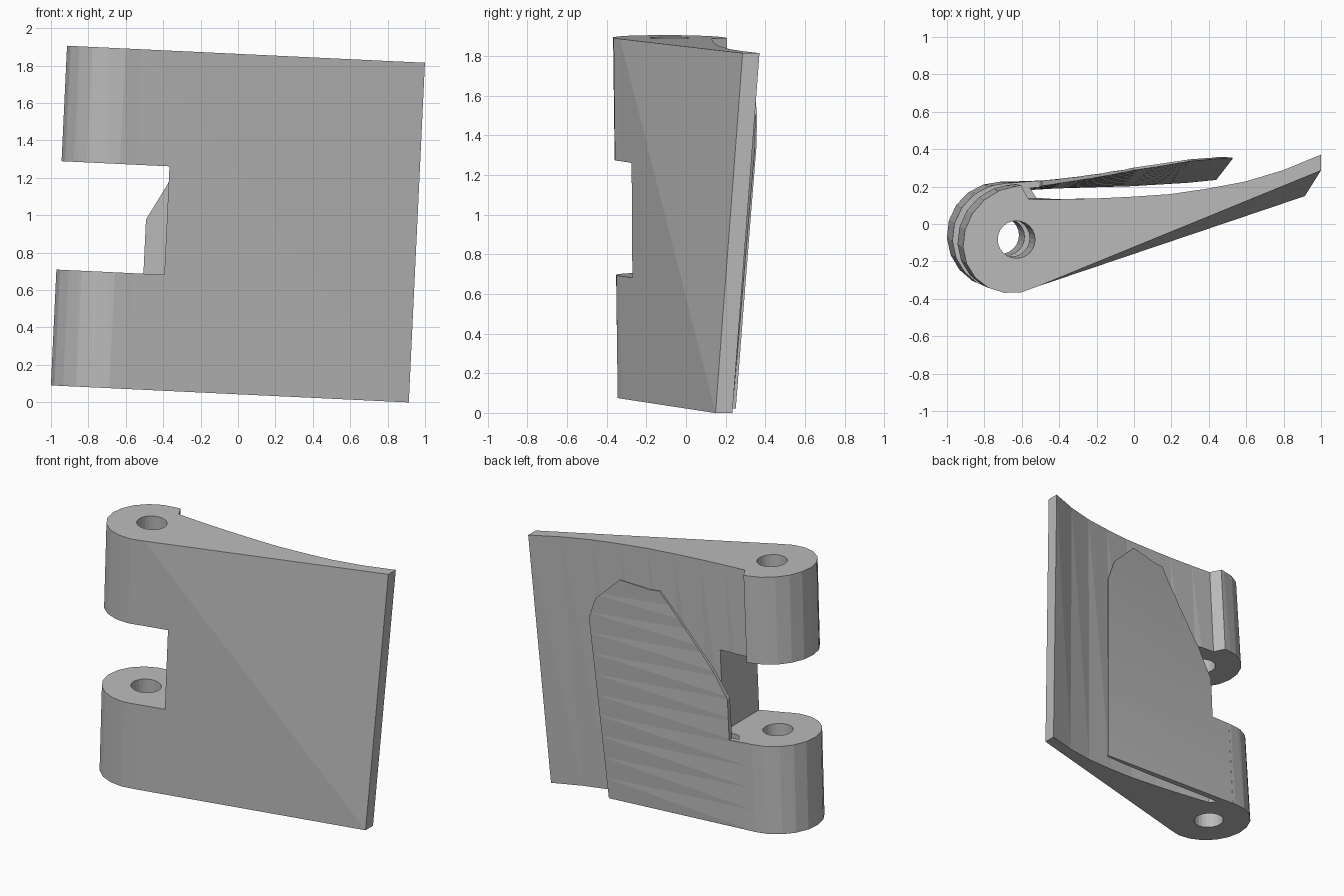
import bpy
import bmesh
from math import radians, sin, cos
from mathutils import Matrix, Vector

old = bpy.data.objects.get("Cube")
if old:
    bpy.data.objects.remove(old, do_unlink=True)

SPAN = 1.818      # length along the pin axis
BARREL = 0.286    # outer radius around the pin hole
LUG = 0.62        # length of each lug
FRAME = Matrix.Translation((-0.715, -0.06, 0.0765)) @ Matrix.Rotation(radians(2.72), 4, "Y")

grey = bpy.data.materials.new("plain_grey")
grey.use_nodes = True
colour = (0.5, 0.5, 0.5, 1)
grey.diffuse_color = colour
grey.node_tree.nodes["Principled BSDF"].inputs["Base Color"].default_value = colour


def prism(name, loops):
    """Solid through matching loops, with triangulated sides."""
    bm = bmesh.new()
    rings = [[bm.verts.new(p) for p in loop] for loop in loops]
    for a, b in zip(rings, rings[1:]):
        for i in range(len(a)):
            j = (i + 1) % len(a)
            bm.faces.new((a[i], a[j], b[j]))
            bm.faces.new((a[i], b[j], b[i]))
    bm.faces.new(rings[0][::-1])
    bm.faces.new(rings[-1])
    bmesh.ops.recalc_face_normals(bm, faces=bm.faces)
    mesh = bpy.data.meshes.new(name)
    bm.to_mesh(mesh)
    bm.free()
    mesh.materials.append(grey)
    obj = bpy.data.objects.new(name, mesh)
    bpy.context.collection.objects.link(obj)
    return obj


def loft(name, start, end, twist=0.0, low=0.0, high=SPAN, steps=1):
    """Blend two profiles along the pin axis, leaning and twisting evenly."""
    loops = []
    for k in range(steps + 1):
        w = low + (high - low) * k / steps
        t = w / SPAN
        blend = [Vector(a).lerp(Vector(b), k / steps) for a, b in zip(start, end)]
        loops.append([(p, v + t * (twist * p - 0.023), w) for p, v in blend])
    return prism(name, loops)


def cut(target, cutter, operation="DIFFERENCE"):
    mod = target.modifiers.new("cut", "BOOLEAN")
    mod.operation = operation
    mod.solver = "EXACT"
    mod.object = cutter
    bpy.context.view_layer.update()
    bpy.context.view_layer.objects.active = target
    bpy.ops.object.modifier_apply(modifier=mod.name)
    bpy.data.objects.remove(cutter, do_unlink=True)


def arc(radius, first, last, steps):
    angles = [radians(first + (last - first) * i / steps) for i in range(steps + 1)]
    return [(radius * cos(a), radius * sin(a)) for a in angles]


def side_cutter(outline):
    return prism("side_cutter", [[(p, y, w) for p, w in outline] for y in (-1, 1)])


# Main leaf: round barrel, small step, hollow back and blunt trailing edge
hollow = [(0.025, 0.287), (0.065, 0.209), (0.225, 0.193), (0.42, 0.178), (0.625, 0.168),
          (0.825, 0.162), (1.025, 0.172), (1.225, 0.19), (1.425, 0.23), (1.63, 0.294)]
leaf_profile = [(1.63, 0.209)] + arc(BARREL, -66, -270, 11) + hollow
leaf = loft("hinge_leaf", leaf_profile, leaf_profile, 0.098)

# Gap between the two lugs
cut(leaf, side_cutter([(-0.5, LUG), (0.292, LUG), (0.292, 1.2), (-0.5, 1.2)]))

# Pin hole through both lugs
hole = arc(0.1, 0, 345, 23)
cut(leaf, loft("pin_cutter", hole, hole, 0, -0.1, SPAN + 0.1))

# Thin rear flap growing out of the lower lug, thinning towards its upper edge
flap_root = [(0.02, 0.286), (1.2, 0.312), (1.2, 0.3), (1.0, 0.28), (0.7, 0.262),
             (0.3, 0.25), (0.13, 0.24), (0.17, 0.19), (0.02, 0.19)]
flap_end = [(0.02, 0.286), (1.2, 0.312), (1.2, 0.307), (1.0, 0.302), (0.7, 0.294),
            (0.3, 0.285), (0.13, 0.28), (0.17, 0.19), (0.02, 0.19)]
flap = loft("rear_flap", flap_root, flap_end, 0.14, steps=12)
cut(flap, side_cutter([
    (-0.05, -0.05), (1.155, -0.05), (1.18, 1.32), (1.12, 1.47), (0.93, 1.64), (0.71, 1.605),
    (0.64, 1.605), (0.29, 1.11), (0.18, 0.91), (0.18, LUG), (-0.05, LUG)]), "INTERSECT")

# Tilt both parts into place
for part in (leaf, flap):
    part.data.transform(FRAME)
    part.data.update()
